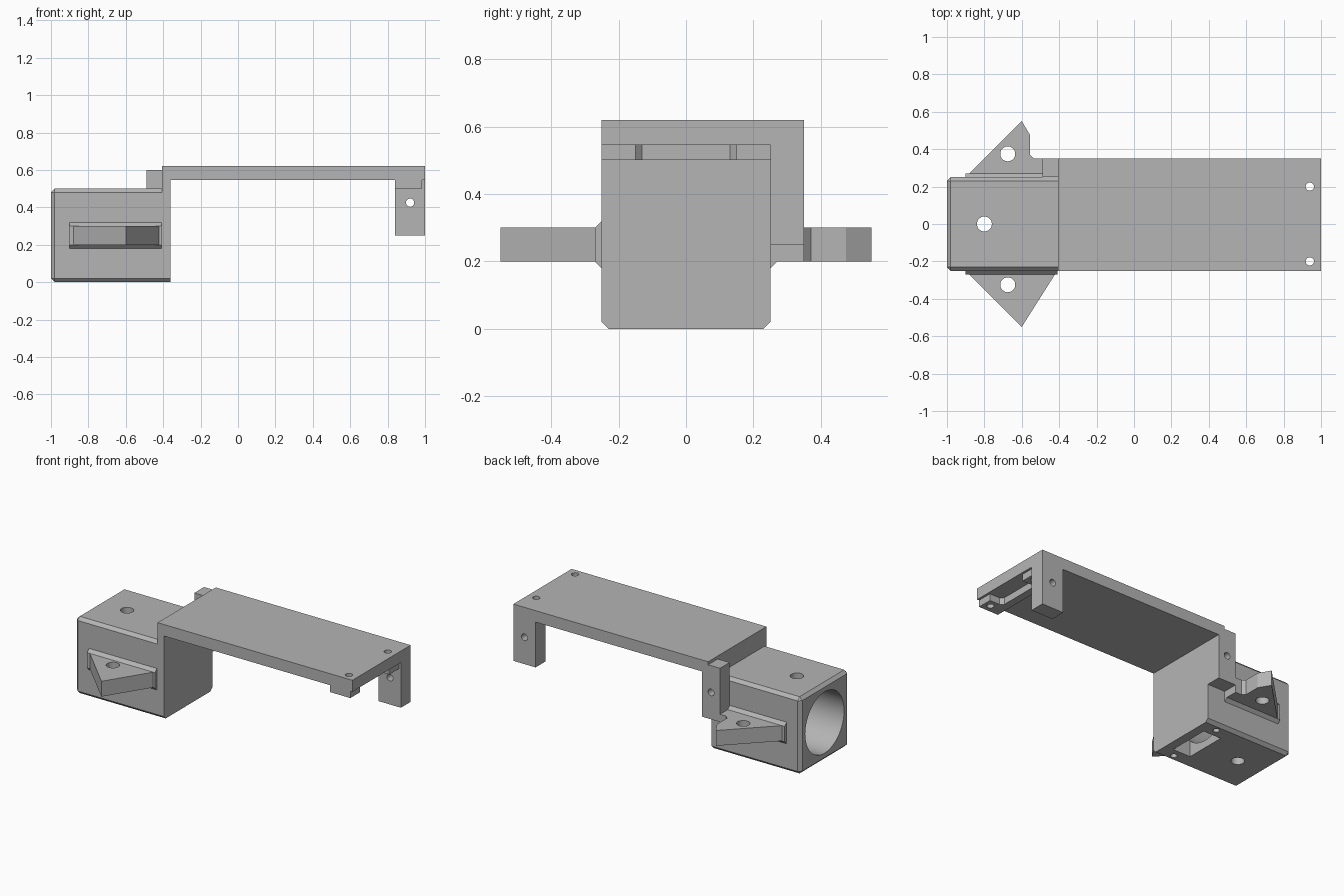
import bpy, bmesh
from math import radians
from mathutils import Matrix, Vector

cube = bpy.data.objects.get("Cube")
if cube:
    bpy.data.objects.remove(cube, do_unlink=True)

grey = bpy.data.materials.new("plain grey")
grey.use_nodes = True
grey.diffuse_color = (0.46, 0.46, 0.46, 1)
grey.node_tree.nodes["Principled BSDF"].inputs["Base Color"].default_value = (0.46, 0.46, 0.46, 1)


def finish(name, bm):
    bmesh.ops.recalc_face_normals(bm, faces=bm.faces[:])
    me = bpy.data.meshes.new(name)
    bm.to_mesh(me)
    bm.free()
    me.materials.append(grey)
    ob = bpy.data.objects.new(name, me)
    bpy.context.collection.objects.link(ob)
    return ob


def prism(name, pts, axis, lo, hi):
    """Extrude a 2D outline along an axis: x uses (y, z), z uses (x, y)."""
    bm = bmesh.new()
    place = (lambda a, b: (lo, a, b)) if axis == "x" else (lambda a, b: (a, b, lo))
    face = bm.faces.new([bm.verts.new(place(a, b)) for a, b in pts])
    step = Vector((hi - lo, 0, 0)) if axis == "x" else Vector((0, 0, hi - lo))
    ext = bmesh.ops.extrude_face_region(bm, geom=[face])
    moved = [v for v in ext["geom"] if isinstance(v, bmesh.types.BMVert)]
    bmesh.ops.translate(bm, verts=moved, vec=step)
    return finish(name, bm)


def box(name, x, y, z, chamfer=0):
    """Box from ranges; a chamfer bevels every edge except those of the +x end."""
    bm = bmesh.new()
    bmesh.ops.create_cube(bm, size=1)
    for v in bm.verts:
        v.co = [r[1] if c > 0 else r[0] for c, r in zip(v.co, (x, y, z))]
    if chamfer:
        edges = [e for e in bm.edges if min(v.co.x for v in e.verts) < x[1] - 0.01]
        bmesh.ops.bevel(bm, geom=edges, offset=chamfer, segments=1, affect="EDGES")
    return finish(name, bm)


def rod(axis, centre, radius, length, sides=32):
    bm = bmesh.new()
    turn = {"x": Matrix.Rotation(radians(90), 4, "Y"),
            "y": Matrix.Rotation(radians(90), 4, "X"), "z": Matrix()}[axis]
    bmesh.ops.create_cone(bm, cap_ends=True, segments=sides, radius1=radius, radius2=radius,
                          depth=length, matrix=Matrix.Translation(centre) @ turn)
    return finish("cutter", bm)


def cut(ob, *cutters):
    for c in cutters:
        mod = ob.modifiers.new("cut", "BOOLEAN")
        mod.operation, mod.solver, mod.object = "DIFFERENCE", "EXACT", c
        c.hide_render = True
    graph = bpy.context.evaluated_depsgraph_get()
    me = bpy.data.meshes.new_from_object(ob.evaluated_get(graph))
    ob.modifiers.clear()
    ob.data = me
    for c in cutters:
        bpy.data.objects.remove(c, do_unlink=True)
    me.shade_smooth()
    me.set_sharp_from_angle(angle=radians(30))


# Housing block with bore, vertical hole, bottom pocket and screw holes
body = box("housing_block", (-1, -0.405), (-0.25, 0.25), (0, 0.5), 0.02)
cut(body,
    rod("x", (-0.75, 0, 0.25), 0.2, 0.8, 64),
    rod("z", (-0.8, 0, 0.25), 0.04, 0.7),
    box("pocket", (-0.55, -0.42), (-0.14, 0.14), (-0.1, 0.25)),
    *[rod("z", (-0.47, s * 0.195, 0), 0.02, 0.12, 20) for s in (-1, 1)])

# Wall closing the block and carrying the plate
prism("end_wall", [(-0.25, 0.545), (-0.25, 0.02), (-0.23, 0), (0.23, 0),
                   (0.25, 0.02), (0.25, 0.545)], "x", -0.405, -0.36)

# Long top plate and the recessed rail under its free end
plate = box("top_plate", (-0.405, 1), (-0.25, 0.35), (0.545, 0.62))
half = [(0.84, 0.25), (0.985, 0.25), (0.985, 0.15), (0.91, 0.15), (0.89, 0.13)]
rail = prism("end_rail", half + [(x, -y) for x, y in reversed(half)], "z", 0.5, 0.545)
for part in (plate, rail):
    cut(part, *[rod("z", (0.94, s * 0.2, 0.55), 0.022, 0.4, 24) for s in (-1, 1)])

# Side leg at the free end and matching bracket on the block
leg = box("end_leg", (0.84, 1), (0.25, 0.35), (0.25, 0.545))
cut(leg, rod("y", (0.92, 0.3, 0.425), 0.022, 0.3, 24))
bracket = box("side_bracket", (-0.49, -0.36), (0.25, 0.35), (0.25, 0.545))
cut(bracket, rod("y", (-0.425, 0.3, 0.425), 0.022, 0.3, 24))
box("bracket_top", (-0.49, -0.405), (0.25, 0.35), (0.545, 0.6))

# Triangular mounting fins with holes
front_fin = prism("front_fin", [(-0.9, -0.25), (-0.6, -0.55), (-0.41, -0.25)], "z", 0.2, 0.3)
cut(front_fin, rod("z", (-0.675, -0.325, 0.25), 0.04, 0.4))
back_fin = prism("back_fin", [(-0.9, 0.25), (-0.6, 0.55), (-0.555, 0.475), (-0.555, 0.37),
                              (-0.535, 0.35), (-0.49, 0.35), (-0.49, 0.25)], "z", 0.2, 0.3)
cut(back_fin, rod("z", (-0.675, 0.375, 0.25), 0.04, 0.4))

# Flared roots where the fins meet the block
for side, name, end in ((-1, "front_fin_root", -0.41), (1, "back_fin_root", -0.49)):
    prism(name, [(side * 0.25, 0.18), (side * 0.27, 0.2), (side * 0.27, 0.3),
                 (side * 0.25, 0.32)], "x", -0.9, end)
